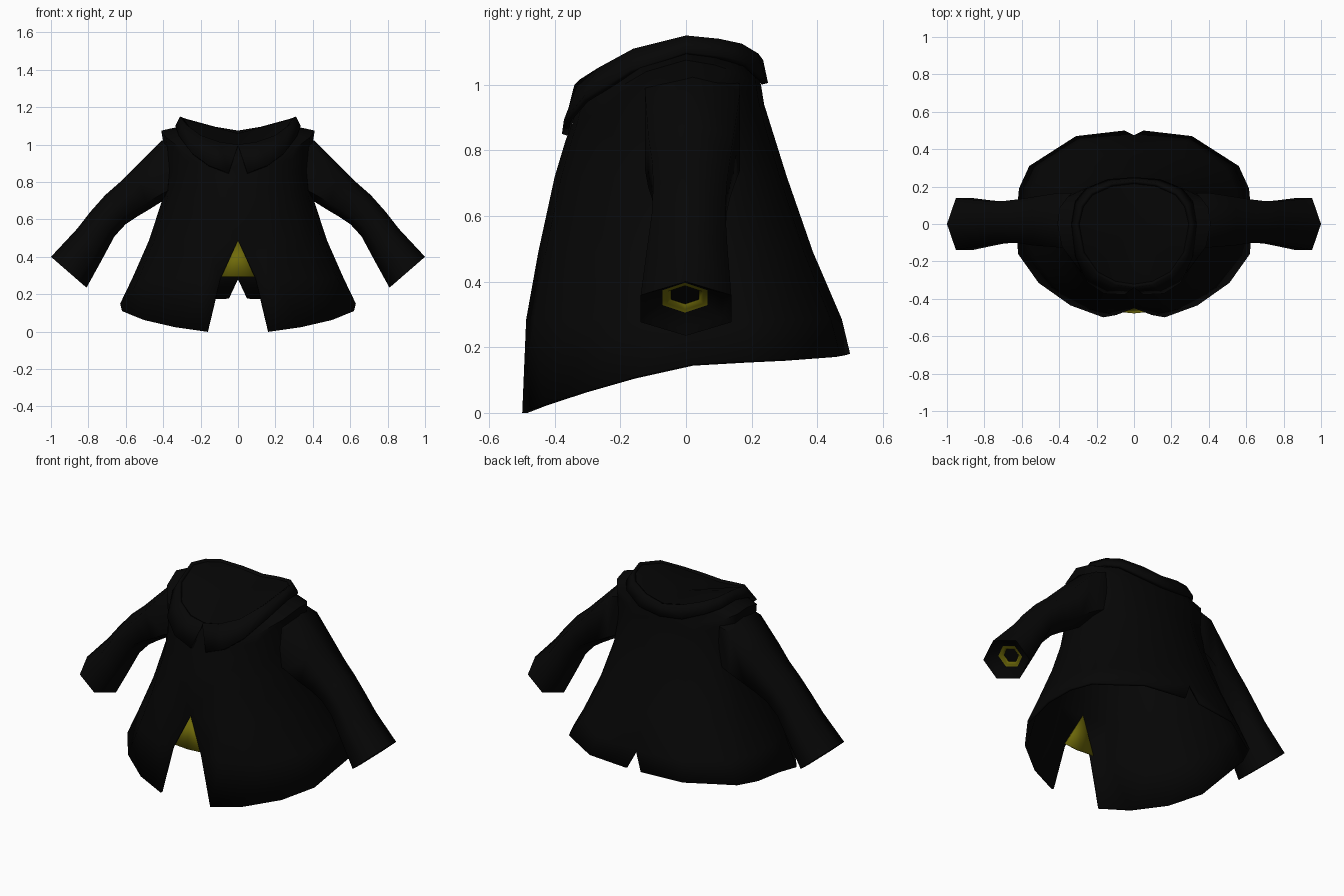
import bpy, math
from mathutils import Vector

if "Cube" in bpy.data.objects:
    bpy.data.objects.remove(bpy.data.objects["Cube"])


def material(name, rgb):
    m = bpy.data.materials.new(name)
    m.diffuse_color = (*rgb, 1)
    m.use_nodes = True
    m.node_tree.nodes["Principled BSDF"].inputs["Base Color"].default_value = m.diffuse_color
    return m


BLACK = material("black_cloth", (0.0018, 0.0018, 0.0018))
YELLOW = material("yellow_lining", (0.16, 0.145, 0.003))


def make(name, verts, faces, mats, mirror=True, thick=0.0, face_mat=None, angle=40):
    me = bpy.data.meshes.new(name)
    me.from_pydata(verts, [], faces)
    ob = bpy.data.objects.new(name, me)
    bpy.context.collection.objects.link(ob)
    for m in mats:
        me.materials.append(m)
    if face_mat:
        for p in me.polygons:
            p.material_index = face_mat(p.index)
    bpy.ops.object.select_all(action='DESELECT')
    ob.select_set(True)
    bpy.context.view_layer.objects.active = ob
    bpy.ops.object.shade_smooth_by_angle(angle=math.radians(angle))
    if mirror:
        mod = ob.modifiers.new("mirror", 'MIRROR')
        mod.merge_threshold = 0.0005
    if thick:
        mod = ob.modifiers.new("thickness", 'SOLIDIFY')
        mod.thickness = thick
        mod.offset = -1
    return ob


def loft(rings, closed=False):
    """Quads between equal rings, listed bottom to top, running counter-clockwise."""
    n = len(rings[0])
    verts = [v for r in rings for v in r]
    faces = []
    for i in range(len(rings) - 1):
        for j in range(n if closed else n - 1):
            k = (j + 1) % n
            faces.append((i * n + j, i * n + k, (i + 1) * n + k, (i + 1) * n + j))
    return verts, faces


# Collar edges, half outline from front to back
collar_top = [(0, -.34, 1.0), (.1, -.325, 1.015), (.2, -.27, 1.05),
              (.28, -.16, 1.11), (.31, 0, 1.15), (.285, .1, 1.14),
              (.23, .17, 1.125), (.12, .22, 1.095), (0, .235, 1.075)]
collar_low = [(.05, -.378, .85), (.16, -.372, .893), (.25, -.315, .958),
              (.315, -.17, 1.045), (.335, 0, 1.1), (.315, .12, 1.085),
              (.26, .19, 1.065), (.14, .24, 1.02), (0, .25, 1.005)]
make("collar", *loft([collar_low, collar_top]), [BLACK], thick=0.02)

# Coat body: slanted hem, then rings scaled from one half outline
hem = [(.165, -.499, 0), (.34, -.435, .025), (.51, -.315, .065),
       (.62, -.16, .11), (.63, .02, .15), (.615, .19, .16),
       (.56, .31, .165), (.31, .47, .175), (.05, .50, .18)]
outline = [(0, -1), (.36, -.95), (.72, -.72), (.94, -.36), (1, 0),
           (.97, .38), (.86, .64), (.5, .93), (0, 1)]


def ring(w, front, back, z):
    zs = z if isinstance(z, list) else [z] * 9
    return [(x * w, y * (back if y > 0 else front), zz)
            for (x, y), zz in zip(outline, zs)]


shoulder_z = [.93, .94, .97, 1.04, 1.075, 1.06, 1.04, 1.0, .99]
low_ring = ring(.565, .487, .475, .285)
low_ring[0] = (.096, -.487, .285)          # front slit
rings = [hem, low_ring,
         ring(.475, .45, .387, .49),
         ring(.40, .40, .307, .72),
         ring(.388, .367, .26, [.83, .83, .84, .86, .87, .87, .87, .87, .87]),
         ring(.402, .347, .238, [z - .05 for z in shoulder_z]),
         ring(.41, .335, .23, shoulder_z),
         [(x * .95, y * .95, z - .05) for x, y, z in collar_top],
         [(x * .96, y * .96, z - .01) for x, y, z in collar_top]]
verts, faces = loft(rings)
# Closed neck, nearly flush with the collar rim
verts.append((0, -.02, 1.06))
last = len(verts) - 1
base = last - 9
faces += [(base + j, base + j + 1, last) for j in range(8)]
make("coat_body", verts, faces, [BLACK], thick=0.014)

# Sleeves: six-sided sections given by top point, bottom point,
# y centre, y half width, and height fraction of the side corners
sections = [((.34, 1.04), (.32, .74), .02, .145, .75),
            ((.41, 1.02), (.40, .70), .02, .145, .75),
            ((.55, .88), (.48, .65), .015, .13, .68),
            ((.63, .80), (.54, .615), .015, .118, .62),
            ((.71, .73), (.60, .575), .012, .112, .56),
            ((.79, .64), (.66, .51), .008, .112, .52),
            ((.86, .55), (.73, .38), .004, .122, .5),
            ((1.0, .40), (.81, .235), 0, .138, .5)]


def section(top, bottom, yc, half, frac=.5):
    c = (Vector(top) + Vector(bottom)) / 2
    a = (Vector(top) - Vector(bottom)) / 2
    corners = [(1, 0), (frac, -1), (-frac, -1), (-1, 0), (-frac, 1), (frac, 1)]
    out = []
    for h, s in corners:
        p = c + a * h
        out.append((p.x, yc + half * s, p.y))
    return out


def cuff_ring(depth, scale):
    c = Vector((.905, .3175)) - Vector((.667, -.745)) * depth
    a = Vector((.755, .656)) * scale
    return section(c + a, c - a, -.003, scale)


# Recessed cuff opening with a lining band and a dark end
sleeve_rings = [section(*s) for s in sections]
sleeve_rings += [cuff_ring(.012, .112), cuff_ring(.045, .069),
                 cuff_ring(.045, .055), cuff_ring(.057, .043)]
verts, faces = loft(sleeve_rings, closed=True)
faces = [f[::-1] for f in faces]
n = len(verts)
band = range((len(sleeve_rings) - 3) * 6, (len(sleeve_rings) - 1) * 6)
faces.append(tuple(range(n - 6, n)))
make("sleeve", verts, faces, [BLACK, YELLOW], angle=75,
     face_mat=lambda i: 1 if i in band else 0)

# Lining visible at the top of the front slit
make("front_lining", [(0, -.478, .295), (.1, -.468, .295), (0, -.438, .495)],
     [(0, 1, 2)], [YELLOW], thick=0.008)
